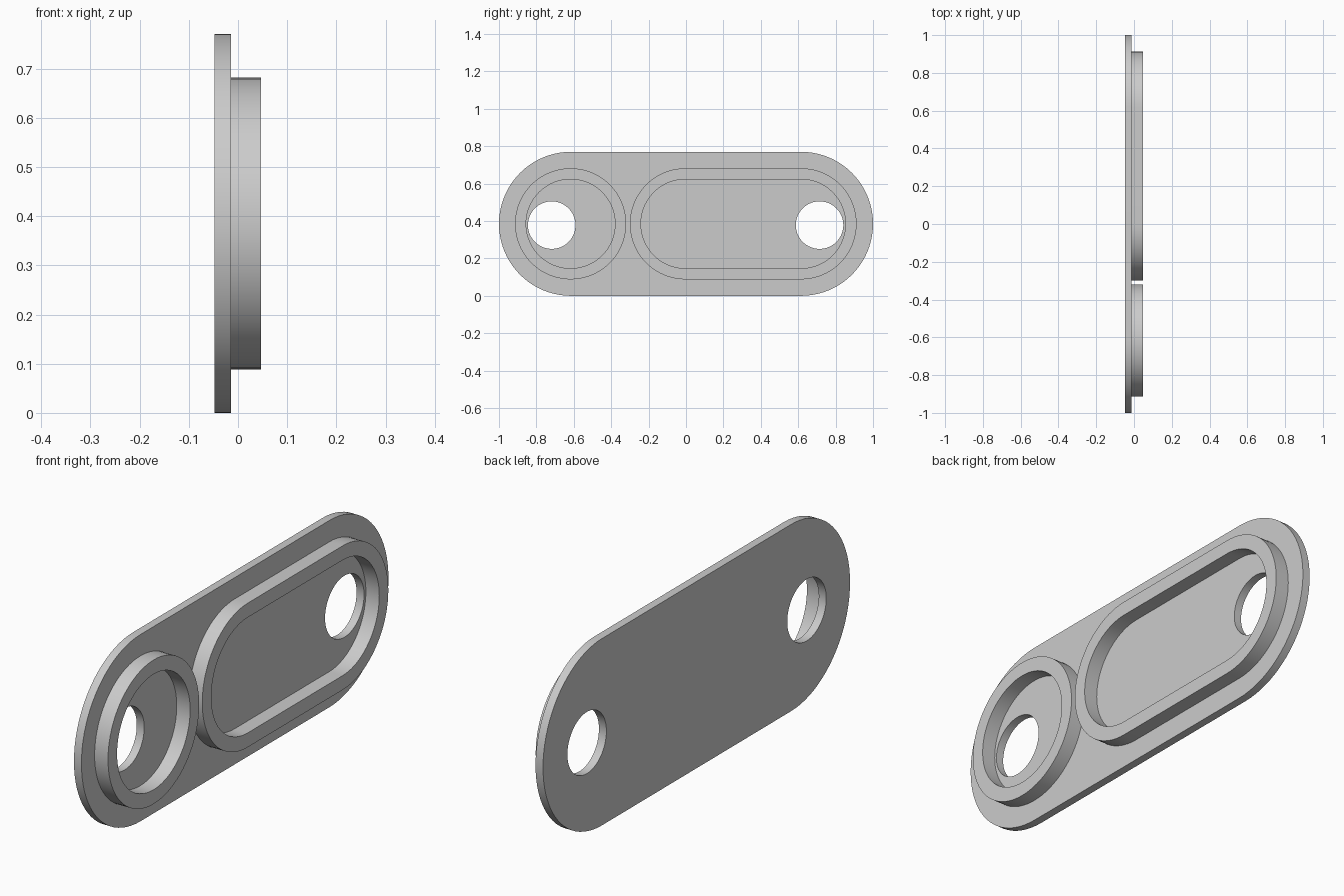
import bpy, bmesh
from math import sin, cos, pi, radians
from mathutils import Vector

cube = bpy.data.objects.get("Cube")
if cube:
    bpy.data.objects.remove(cube, do_unlink=True)

grey = bpy.data.materials.new("light_grey")
grey.use_nodes = True
colour = (0.6, 0.6, 0.6, 1)
grey.diffuse_color = colour
grey.node_tree.nodes["Principled BSDF"].inputs["Base Color"].default_value = colour

MID = 0.385           # height of the long axis
END = 0.615           # distance of the end arc centres from the middle
BACK, FACE, RIM = -0.048, -0.014, 0.047   # depth levels along x


def slot(y0, y1, z, r, steps=40):
    """Outline of a rounded slot; a circle when y0 equals y1."""
    pts = []
    for centre, start in ((y1, -pi / 2), (y0, pi / 2)):
        count = steps if y0 == y1 else steps + 1
        for i in range(count):
            a = start + pi * i / steps
            pts.append((centre + r * cos(a), z + r * sin(a)))
    return pts


def slab(name, outlines, x0, x1):
    """Fill the first outline minus the others and extrude it from x0 to x1."""
    bm = bmesh.new()
    edges = []
    for pts in outlines:
        vs = [bm.verts.new((x0, y, z)) for y, z in pts]
        edges += [bm.edges.new((v, vs[i - 1])) for i, v in enumerate(vs)]
    bmesh.ops.triangle_fill(bm, edges=edges, use_beauty=True, normal=Vector((1, 0, 0)))
    ext = bmesh.ops.extrude_face_region(bm, geom=bm.faces[:], use_keep_orig=True)
    moved = [g for g in ext["geom"] if isinstance(g, bmesh.types.BMVert)]
    bmesh.ops.translate(bm, verts=moved, vec=(x1 - x0, 0, 0))
    bmesh.ops.recalc_face_normals(bm, faces=bm.faces[:])
    mesh = bpy.data.meshes.new(name)
    bm.to_mesh(mesh)
    bm.free()
    mesh.materials.append(grey)
    ob = bpy.data.objects.new(name, mesh)
    bpy.context.collection.objects.link(ob)
    bpy.ops.object.select_all(action="DESELECT")
    ob.select_set(True)
    bpy.context.view_layer.objects.active = ob
    bpy.ops.object.shade_smooth_by_angle(angle=radians(30))


# Base plate with two through holes
holes = [slot(y, y, 0.378, 0.127) for y in (-0.718, 0.714)]
slab("base_plate", [slot(-END, END, MID, MID)] + holes, BACK, FACE)

# Raised rims: a round one at the front and a long one behind it
for name, y0, y1 in (("round_rim", -0.617, -0.617), ("long_rim", -0.003, END)):
    slab(name, [slot(y0, y1, MID, r) for r in (0.297, 0.238)], FACE, RIM)
